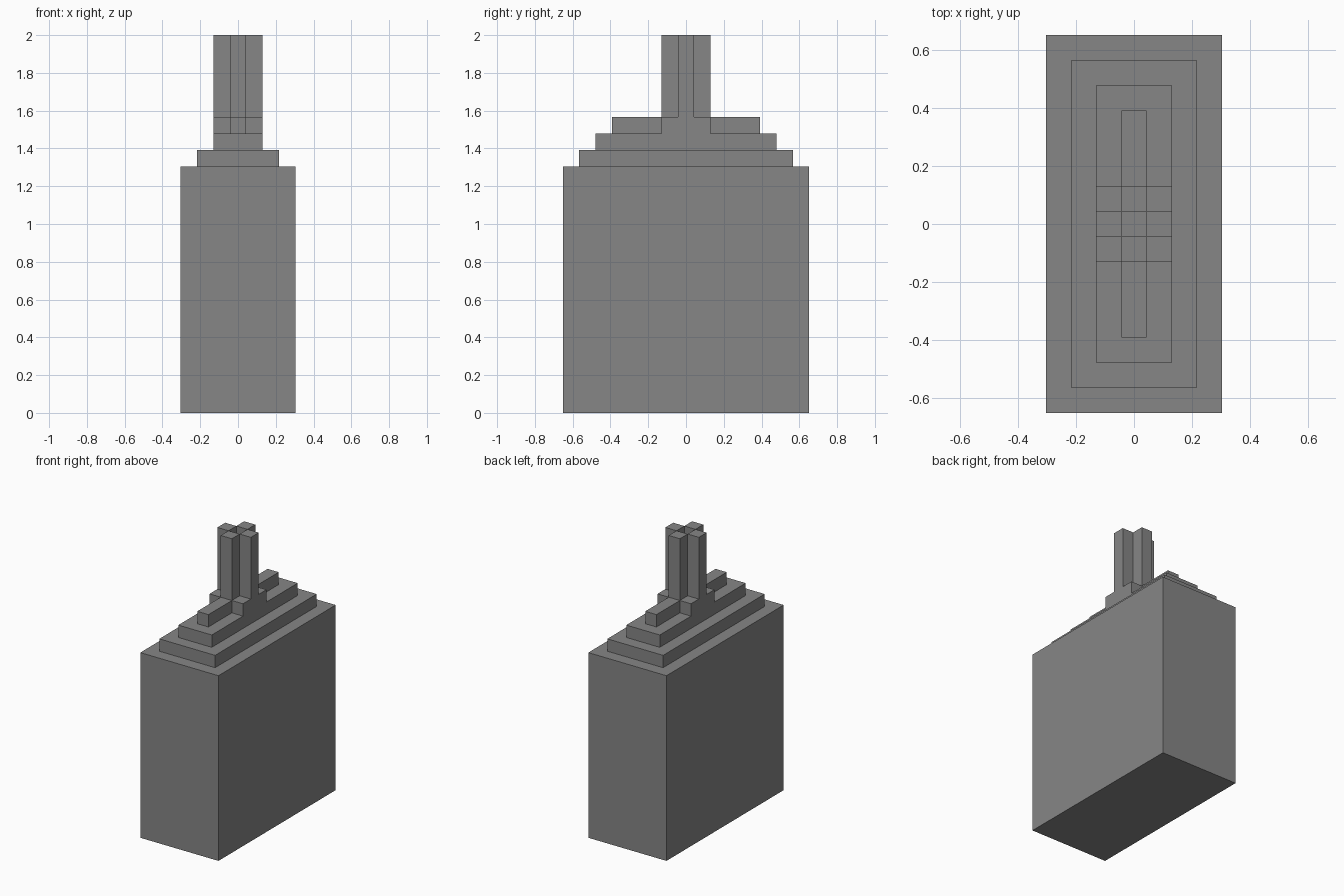
import bpy
import bmesh
from mathutils import Matrix, Vector

cube = bpy.data.objects.get("Cube")
if cube:
    bpy.data.objects.remove(cube, do_unlink=True)

# One block unit: the model is 23 units tall
U = 2 / 23

gray = bpy.data.materials.new("stone_gray")
gray.use_nodes = True
color = (0.238, 0.238, 0.238, 1)
gray.diffuse_color = color
gray.node_tree.nodes["Principled BSDF"].inputs["Base Color"].default_value = color


def block(name, size, bottom, x=0, y=0):
    """Box of the given size in units, standing at height bottom."""
    bm = bmesh.new()
    bmesh.ops.create_cube(bm, size=1)
    center = Vector((x, y, bottom + size[2] / 2)) * U
    bm.transform(Matrix.Translation(center) @ Matrix.Diagonal((*(Vector(size) * U), 1)))
    mesh = bpy.data.meshes.new(name)
    bm.to_mesh(mesh)
    bm.free()
    mesh.materials.append(gray)
    obj = bpy.data.objects.new(name, mesh)
    bpy.context.collection.objects.link(obj)
    return obj


# Tall body and the stepped roof
block("body", (7, 15, 15), 0)
block("lower_step", (5, 13, 1), 15)
block("upper_step", (3, 11, 1), 16)

# Ridge on both sides of the square chimney base
block("chimney_base", (3, 3, 1), 17)
for side, name in ((-1, "front_ridge"), (1, "back_ridge")):
    block(name, (1, 3, 1), 17, y=3 * side)

# Four posts around an open shaft
for name, x, y in (("left_post", 1, 0), ("right_post", -1, 0),
                   ("front_post", 0, -1), ("back_post", 0, 1)):
    block(name, (1, 1, 5), 18, x, y)
